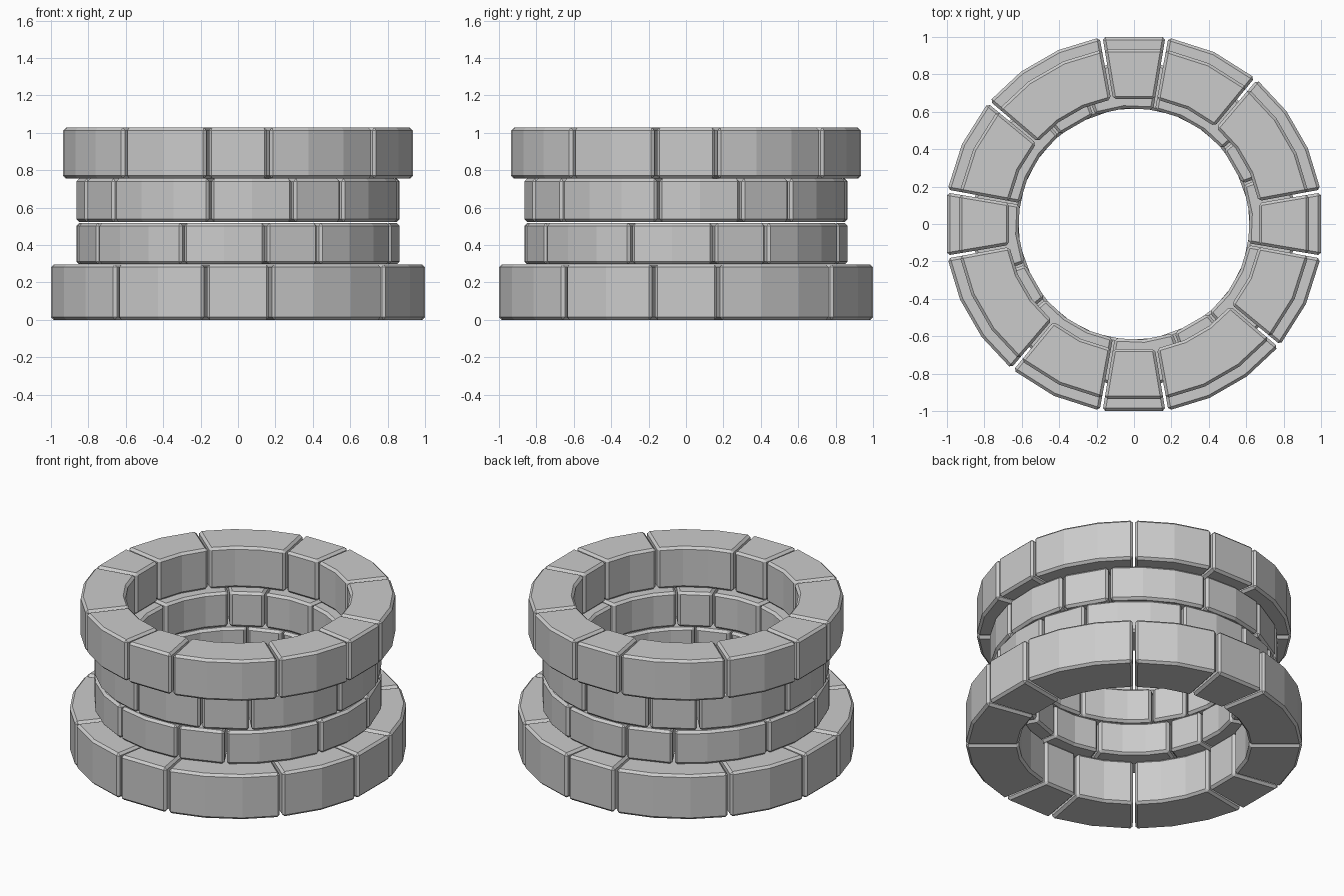
import bpy, bmesh
from math import sin, cos, radians

if "Cube" in bpy.data.objects:
    bpy.data.objects.remove(bpy.data.objects["Cube"])

GAP = 0.45      # degrees trimmed from each stone end
BEVEL = 0.015
# (start, end, facets) of the stones in one quarter turn, degrees from the front
PATTERN = [(-40, -10, 2), (-10, 10, 1), (10, 50, 3)]


def add_stone(bm, r_in, r_out, z0, z1, a0, a1, segs):
    """Curved block made of flat facets."""
    a0, a1 = a0 + GAP, a1 - GAP
    rows = []
    for i in range(segs + 1):
        t = radians(a0 + (a1 - a0) * i / segs)
        rows.append([bm.verts.new((r * sin(t), -r * cos(t), z))
                     for r, z in ((r_in, z0), (r_out, z0), (r_out, z1), (r_in, z1))])
    for a, b in zip(rows, rows[1:]):
        for k in range(4):
            n = (k + 1) % 4
            bm.faces.new((a[k], b[k], b[n], a[n]))
    bm.faces.new(rows[0])
    bm.faces.new(rows[-1][::-1])


def stone_ring(name, r_in, r_out, z0, z1, turn):
    bm = bmesh.new()
    for q in range(4):
        for a0, a1, segs in PATTERN:
            off = turn + 90 * q
            add_stone(bm, r_in, r_out, z0, z1, a0 + off, a1 + off, segs)
    bmesh.ops.recalc_face_normals(bm, faces=bm.faces)
    mesh = bpy.data.meshes.new(name)
    bm.to_mesh(mesh)
    bm.free()
    obj = bpy.data.objects.new(name, mesh)
    bpy.context.collection.objects.link(obj)
    # chamfer the block edges but not the shallow facet edges
    mod = obj.modifiers.new("chamfer", 'BEVEL')
    mod.width = BEVEL
    mod.segments = 1
    mod.limit_method = 'ANGLE'
    mod.angle_limit = radians(30)


# Courses from the ground up
stone_ring("base_course", 0.695, 1.014, 0.0, 0.297, 0)
stone_ring("lower_wall_course", 0.62, 0.868, 0.298, 0.518, 20)
stone_ring("upper_wall_course", 0.62, 0.868, 0.523, 0.755, 30)
stone_ring("rim_course", 0.677, 0.948, 0.756, 1.028, 0)
